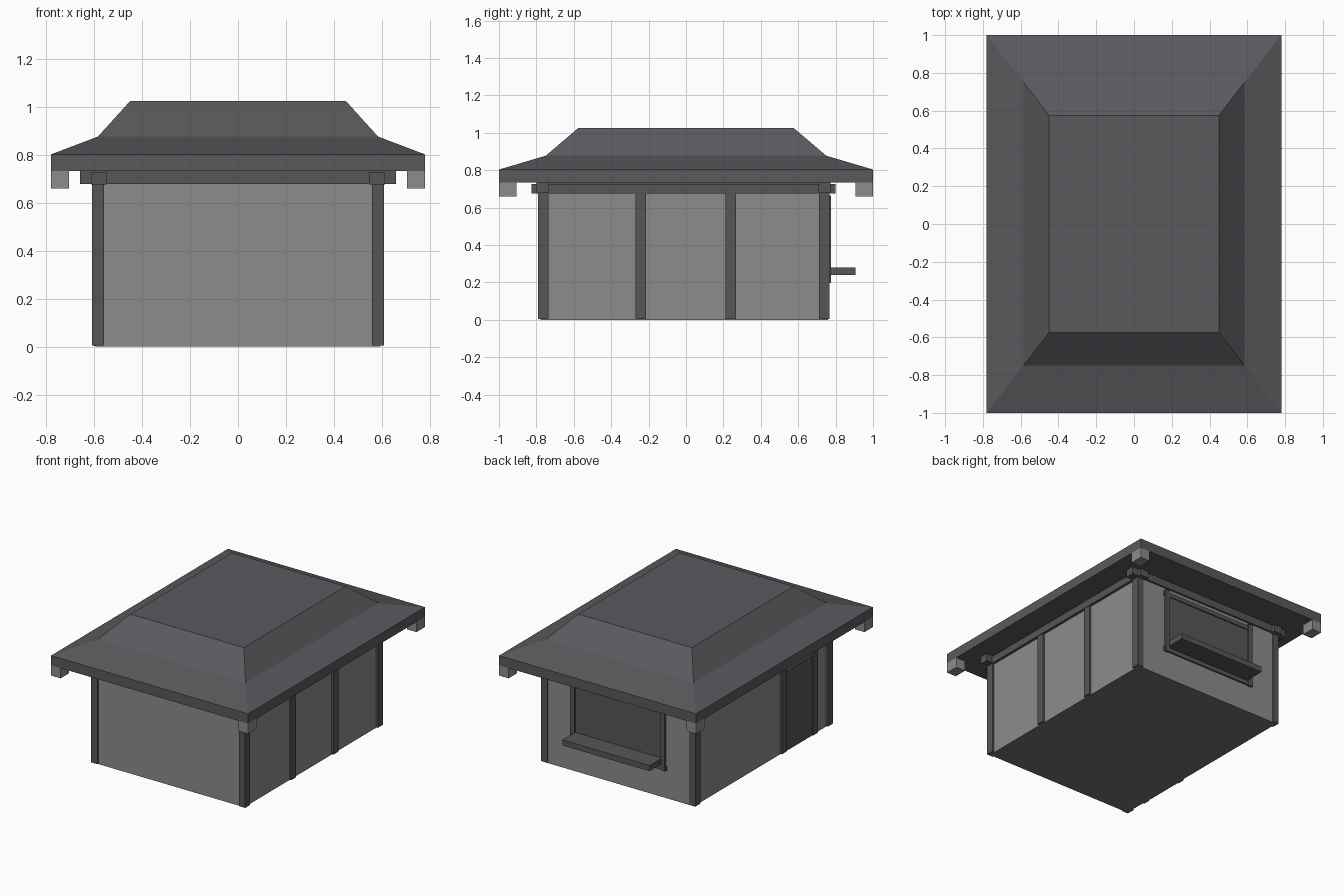
import bpy, bmesh

if "Cube" in bpy.data.objects:
    bpy.data.objects.remove(bpy.data.objects["Cube"])


def material(name, color):
    m = bpy.data.materials.new(name)
    m.diffuse_color = (*color, 1)
    m.use_nodes = True
    m.node_tree.nodes["Principled BSDF"].inputs["Base Color"].default_value = m.diffuse_color
    return m


ROOF = material("slate_grey", (0.102, 0.100, 0.110))
WOOD = material("dark_timber", (0.094, 0.094, 0.098))
WALL = material("light_grey", (0.262, 0.262, 0.264))
FLOOR = material("floor_grey", (0.17, 0.17, 0.17))


def finish(name, bm, *mats):
    bmesh.ops.recalc_face_normals(bm, faces=bm.faces)
    me = bpy.data.meshes.new(name)
    bm.to_mesh(me)
    bm.free()
    for m in mats:
        me.materials.append(m)
    ob = bpy.data.objects.new(name, me)
    bpy.context.collection.objects.link(ob)
    return ob


def box(name, x, y, z, mat):
    """Box from (min, max) ranges on each axis."""
    bm = bmesh.new()
    bmesh.ops.create_cube(bm, size=1)
    for v in bm.verts:
        v.co = [r[0] if c < 0 else r[1] for c, r in zip(v.co, (x, y, z))]
    return finish(name, bm, mat)


# Hipped roof: stacked rectangular rings, closed top and bottom
bm = bmesh.new()
rings = []
for hx, hy, z in [(0.78, 1, 0.733), (0.78, 1, 0.803), (0.585, 0.75, 0.877), (0.45, 0.575, 1.026)]:
    rings.append([bm.verts.new((sx * hx, sy * hy, z))
                  for sx, sy in ((-1, -1), (1, -1), (1, 1), (-1, 1))])
for a, b in zip(rings, rings[1:]):
    for i in range(4):
        j = (i + 1) % 4
        bm.faces.new((a[i], a[j], b[j], b[i]))
bm.faces.new(rings[0])
bm.faces.new(rings[-1])
finish("roof", bm, ROOF)

# Walls, with a darker floor underneath
walls = box("walls", (-0.595, 0.595), (-0.778, 0.76), (0, 0.735), WALL)
walls.data.materials.append(FLOOR)
for p in walls.data.polygons:
    if p.normal.z < -0.5:
        p.material_index = 1

# Eave corner blocks
for sx in (-1, 1):
    for sy in (-1, 1):
        xs = sorted((sx * 0.705, sx * 0.78))
        ys = sorted((sy * 0.905, sy * 1.0))
        box("eave_block", xs, ys, (0.66, 0.733), WALL)

# Posts: four on the right, four on the left (two beside the door)
for sx, centres in ((1, (-0.762, -0.242, 0.238, 0.738)), (-1, (-0.762, -0.595, -0.242, 0.738))):
    for c in centres:
        xs = sorted((sx * 0.56, sx * 0.61))
        box("wall_post", xs, (c - 0.028, c + 0.028), (0.004, 0.70), WOOD)

# Crossing beams under the roof
for sx in (-1, 1):
    xs = sorted((sx * 0.546, sx * 0.614))
    box("side_beam", xs, (-0.825, 0.798), (0.676, 0.727), WOOD)
    xs = sorted((sx * 0.56, sx * 0.605))
    box("side_plate", xs, (-0.79, 0.77), (0.70, 0.735), WOOD)
for name, ys in (("front_beam", (-0.80, -0.733)), ("back_beam", (0.708, 0.773))):
    box(name, (-0.66, 0.66), ys, (0.68, 0.735), WOOD)

# Door on the left side
box("door", (-0.602, -0.594), (-0.57, -0.265), (0.002, 0.57), WOOD)

# Back window: dark pane, crossing frame bars and serving shelf
box("window_pane", (-0.35, 0.35), (0.755, 0.764), (0.21, 0.655), WOOD)
for sx in (-1, 1):
    xs = sorted((sx * 0.34, sx * 0.375))
    box("window_side_bar", xs, (0.755, 0.776), (0.197, 0.665), WOOD)
for z in (0.2, 0.622):
    box("window_cross_bar", (-0.382, 0.382), (0.755, 0.772), (z, z + 0.03), WOOD)
box("serving_shelf", (-0.345, 0.345), (0.755, 0.905), (0.24, 0.28), WOOD)
